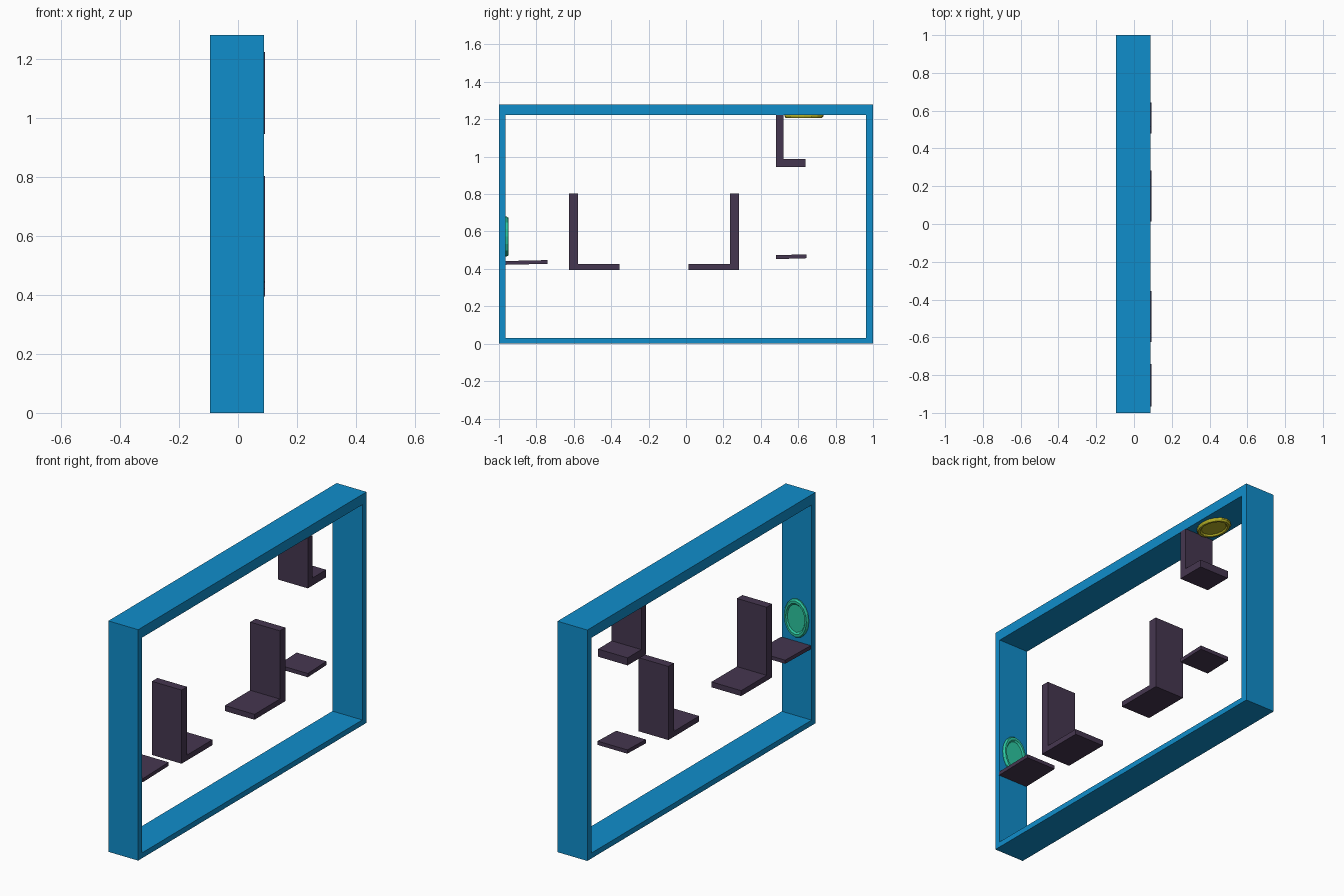
import bpy, bmesh, math
from mathutils import Matrix

if "Cube" in bpy.data.objects:
    bpy.data.objects.remove(bpy.data.objects["Cube"])


def material(name, rgb):
    m = bpy.data.materials.new(name)
    m.diffuse_color = (*rgb, 1)
    m.use_nodes = True
    m.node_tree.nodes["Principled BSDF"].inputs["Base Color"].default_value = m.diffuse_color
    return m


BLUE = material("blue", (0.005, 0.27, 0.6))
PLUM = material("plum", (0.06, 0.037, 0.08))
GREEN = material("green", (0.025, 0.57, 0.35))
YELLOW = material("yellow", (0.5, 0.47, 0.02))


def finish(name, bm, mat):
    bmesh.ops.recalc_face_normals(bm, faces=bm.faces)
    me = bpy.data.meshes.new(name)
    bm.to_mesh(me)
    bm.free()
    me.materials.append(mat)
    ob = bpy.data.objects.new(name, me)
    bpy.context.collection.objects.link(ob)
    return ob


def extrude_profile(name, yz, x0, x1, mat):
    """Extrude a closed y-z outline along x."""
    bm = bmesh.new()
    face = bm.faces.new([bm.verts.new((x0, y, z)) for y, z in yz])
    ext = bmesh.ops.extrude_face_region(bm, geom=[face])["geom"]
    bmesh.ops.translate(bm, vec=(x1 - x0, 0, 0),
                        verts=[v for v in ext if isinstance(v, bmesh.types.BMVert)])
    return finish(name, bm, mat)


def rect(y0, y1, z0, z1):
    return [(y0, z0), (y1, z0), (y1, z1), (y0, z1)]


def bracket(y_back, y_tip, z0, z1, wall, foot):
    """L outline: upright at y_back, foot reaching to y_tip."""
    s = 1 if y_tip > y_back else -1
    return [(y_back, z0), (y_tip, z0), (y_tip, z0 + foot),
            (y_back + s * wall, z0 + foot), (y_back + s * wall, z1), (y_back, z1)]


def dish(name, matrix, mat, rx, ry, sides=16):
    """Low oval dish with a raised rim, built along local z."""
    profile = [(1, 0), (1, 0.007), (0.93, 0.016), (0.8, 0.016), (0.72, 0.008)]
    bm = bmesh.new()
    rings = []
    for r, h in profile:
        angles = [2 * math.pi * i / sides for i in range(sides)]
        rings.append([bm.verts.new((rx * r * math.cos(a), ry * r * math.sin(a), h))
                      for a in angles])
    for a, b in zip(rings, rings[1:]):
        for i in range(sides):
            j = (i + 1) % sides
            bm.faces.new((a[i], a[j], b[j], b[i]))
    bm.faces.new(rings[0])
    bm.faces.new(rings[-1])
    bmesh.ops.transform(bm, matrix=matrix, verts=bm.verts)
    return finish(name, bm, mat)


# Rectangular frame: outer and inner outlines at both depths, bridged
bm = bmesh.new()
loops = []
for x, outline in ((-0.095, rect(-1, 1, 0, 1.28)), (0.088, rect(-1, 1, 0, 1.28)),
                   (0.088, rect(-0.965, 0.963, 0.03, 1.223)),
                   (-0.095, rect(-0.965, 0.963, 0.03, 1.223))):
    loops.append([bm.verts.new((x, y, z)) for y, z in outline])
for k in range(4):
    a, b = loops[k], loops[(k + 1) % 4]
    for i in range(4):
        j = (i + 1) % 4
        bm.faces.new((a[i], a[j], b[j], b[i]))
finish("frame", bm, BLUE)

# L brackets and flat shelves
X0, X1 = -0.09, 0.092
for name, outline in (
        ("left_bracket", bracket(-0.625, -0.355, 0.395, 0.803, 0.048, 0.03)),
        ("right_bracket", bracket(0.283, 0.013, 0.395, 0.803, 0.048, 0.03)),
        ("hanging_bracket", bracket(0.48, 0.64, 0.945, 1.223, 0.04, 0.042)),
        ("left_shelf", [(-0.965, 0.422), (-0.74, 0.427), (-0.74, 0.447), (-0.965, 0.442)]),
        ("right_shelf", [(0.48, 0.452), (0.643, 0.457), (0.643, 0.478), (0.48, 0.473)])):
    extrude_profile(name, outline, X0, X1, PLUM)

# Oval pads: one on the left wall facing inward, one under the top
dish("wall_pad", Matrix.Translation((-0.005, -0.965, 0.573))
     @ Matrix.Rotation(-math.pi / 2, 4, 'X'), GREEN, 0.074, 0.107)
dish("ceiling_pad", Matrix.Translation((-0.005, 0.63, 1.223))
     @ Matrix.Rotation(math.pi, 4, 'X'), YELLOW, 0.074, 0.104)
